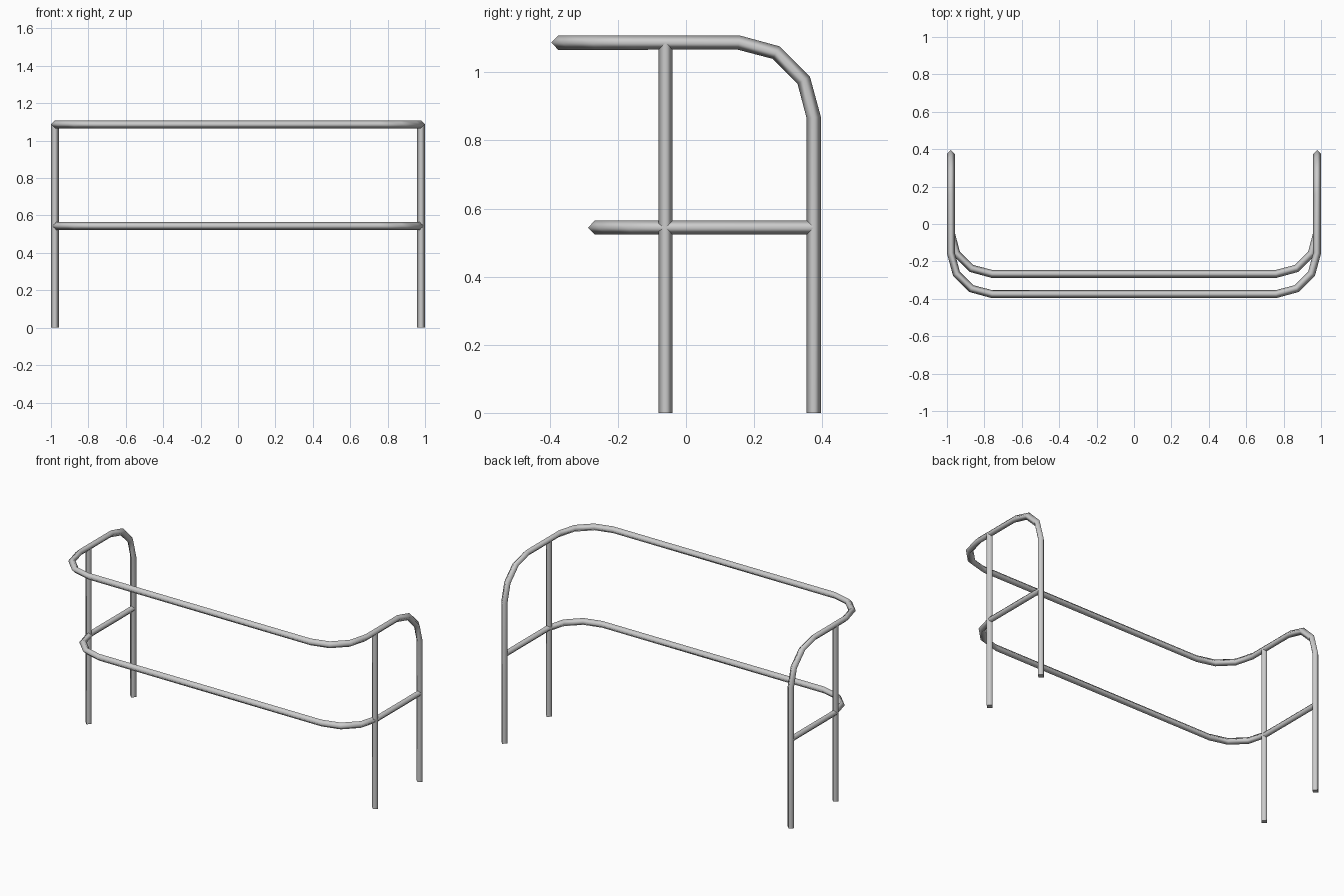
import bpy, bmesh, math
from mathutils import Vector

cube = bpy.data.objects.get("Cube")
if cube:
    bpy.data.objects.remove(cube, do_unlink=True)

R = 0.021        # tube radius
BEND = 0.22      # bend radius
SIDE = 0.979     # tube centre at each side
BACK = 0.375     # back post
POST = -0.06     # front post
TOP, MID = 1.087, 0.544

metal = bpy.data.materials.new("grey metal")
metal.use_nodes = True
colour = (0.6, 0.6, 0.6, 1)
metal.diffuse_color = colour
metal.node_tree.nodes["Principled BSDF"].inputs["Base Color"].default_value = colour


def bend(centre, start, end):
    """Quarter turn between two axis directions, in 30 degree steps."""
    c, a, b = Vector(centre), Vector(start), Vector(end)
    return [c + BEND * (a * math.cos(t) + b * math.sin(t))
            for t in (math.radians(30 * i) for i in range(4))]


def mirrored(half):
    """Continue a half path onto the other side."""
    return half + [Vector((-p.x, p.y, p.z)) for p in reversed(half)]


def tube(name, path, normal):
    """Sweep a four-sided section along a path, with capped ends."""
    bm = bmesh.new()
    path = [Vector(p) for p in path]
    n = Vector(normal)
    rings, old = [], None
    for i, p in enumerate(path):
        before = (p - path[i - 1]).normalized() if i else Vector()
        after = (path[i + 1] - p).normalized() if i < len(path) - 1 else Vector()
        tangent = (before + after).normalized()
        if old:
            n = old.rotation_difference(tangent) @ n
        old = tangent
        side = tangent.cross(n)
        rings.append([bm.verts.new(p + R * d) for d in (n, side, -n, -side)])
    for a, b in zip(rings, rings[1:]):
        for k in range(4):
            j = (k + 1) % 4
            bm.faces.new((a[k], a[j], b[j], b[k])).smooth = True
    for ring in (rings[0], rings[-1]):
        cap = bm.faces.new(ring)
        for e in cap.edges:
            e.smooth = False
    bmesh.ops.recalc_face_normals(bm, faces=bm.faces)
    mesh = bpy.data.meshes.new(name)
    bm.to_mesh(mesh)
    bm.free()
    mesh.materials.append(metal)
    ob = bpy.data.objects.new(name, mesh)
    bpy.context.collection.objects.link(ob)


X, Y, Z = Vector((1, 0, 0)), Vector((0, 1, 0)), Vector((0, 0, 1))

# Back posts and top rail, one continuous bent tube
top_half = [Vector((SIDE, BACK, 0))]
top_half += bend((SIDE, BACK - BEND, TOP - BEND), Y, Z)
top_half += bend((SIDE - BEND, -BACK + BEND, TOP), X, -Y)
tube("top_rail_and_back_posts", mirrored(top_half), X)

# Middle rail, running between the back posts
mid_half = [Vector((SIDE, BACK, MID))]
mid_half += bend((SIDE - BEND, -0.267 + BEND, MID), X, -Y)
tube("middle_rail", mirrored(mid_half), Z)

# Front posts under the top rail
for label, s in (("left", 1), ("right", -1)):
    tube(label + "_front_post", [(s * SIDE, POST, 0), (s * SIDE, POST, TOP)], X)
